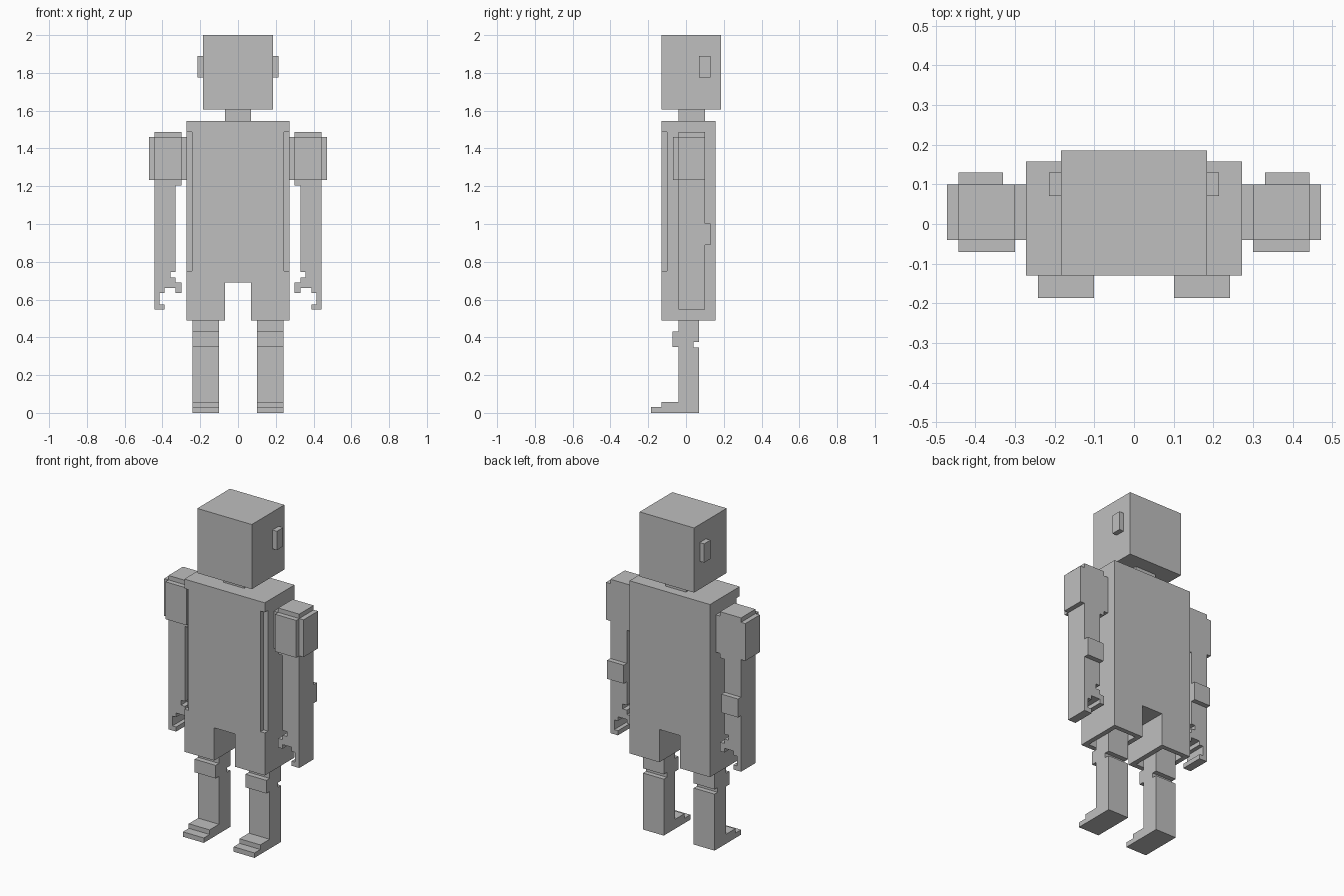
import bpy
import bmesh
from mathutils import Vector

if "Cube" in bpy.data.objects:
    bpy.data.objects.remove(bpy.data.objects["Cube"])

grey = bpy.data.materials.new("plain grey")
grey.diffuse_color = (0.52, 0.52, 0.52, 1)
grey.use_nodes = True
grey.node_tree.nodes["Principled BSDF"].inputs["Base Color"].default_value = grey.diffuse_color


def finish(name, bm, mirror):
    bmesh.ops.recalc_face_normals(bm, faces=bm.faces)
    mesh = bpy.data.meshes.new(name)
    bm.to_mesh(mesh)
    bm.free()
    mesh.materials.append(grey)
    ob = bpy.data.objects.new(name, mesh)
    bpy.context.collection.objects.link(ob)
    if mirror:
        mod = ob.modifiers.new("mirror", 'MIRROR')
        mod.use_mirror_merge = False
    return ob


def box(name, x, y, z, mirror=False):
    """Box from (min, max) ranges."""
    bm = bmesh.new()
    bmesh.ops.create_cube(bm, size=1)
    for v in bm.verts:
        v.co = Vector([(r[0] + r[1]) / 2 + c * (r[1] - r[0])
                       for c, r in zip(v.co, (x, y, z))])
    return finish(name, bm, mirror)


def extrude(name, points, axis, lo, hi, mirror=False):
    """Outline (horizontal, z) pushed along the x or y axis."""
    bm = bmesh.new()
    verts = [bm.verts.new((lo, a, z) if axis == 'x' else (a, lo, z))
             for a, z in points]
    face = bm.faces.new(verts)
    res = bmesh.ops.extrude_face_region(bm, geom=[face])
    step = Vector((hi - lo, 0, 0)) if axis == 'x' else Vector((0, hi - lo, 0))
    for v in res["geom"]:
        if isinstance(v, bmesh.types.BMVert):
            v.co += step
    return finish(name, bm, mirror)


# Head, ears and neck
box("head", (-0.184, 0.184), (-0.13, 0.185), (1.605, 2.0))
box("ear", (0.18, 0.214), (0.07, 0.13), (1.775, 1.89), True)
box("neck", (-0.07, 0.07), (-0.04, 0.10), (1.53, 1.62))

# Long coat with a gap between the legs
coat = extrude("coat", [
    (-0.272, 0.49), (-0.07, 0.49), (-0.07, 0.69), (0.07, 0.69),
    (0.07, 0.49), (0.272, 0.49), (0.272, 1.545), (-0.272, 1.545)],
    'y', -0.13, 0.157)

# Hollow trouser openings and front corner grooves
cutters = [
    box("hem_cutter", (0.10, 0.243), (-0.10, 0.128), (0.40, 0.66), True),
    box("groove_cutter", (0.243, 0.32), (-0.20, -0.10), (0.75, 1.487), True)]
for cutter in cutters:
    cutter.hide_render = True
    cutter.hide_viewport = True
    cut = coat.modifiers.new(cutter.name, 'BOOLEAN')
    cut.operation = 'DIFFERENCE'
    cut.solver = 'EXACT'
    cut.object = cutter

# Arms ending in a stepped, hooked hand
extrude("arm", [
    (0.30, 1.487), (0.30, 1.205), (0.33, 1.205), (0.33, 0.747),
    (0.358, 0.747), (0.358, 0.717), (0.33, 0.717), (0.33, 0.69),
    (0.30, 0.69), (0.30, 0.635), (0.33, 0.635), (0.33, 0.66),
    (0.39, 0.66), (0.39, 0.635), (0.415, 0.635), (0.415, 0.575),
    (0.39, 0.575), (0.39, 0.547), (0.442, 0.547), (0.442, 1.487)],
    'y', -0.04, 0.10, True)
box("elbow", (0.33, 0.442), (0.09, 0.13), (0.89, 1.003), True)

# Shoulder pads: side plate, joint and front plate
box("shoulder_plate", (0.43, 0.471), (-0.04, 0.10), (1.232, 1.46), True)
box("shoulder_joint", (0.265, 0.31), (-0.04, 0.10), (1.232, 1.46), True)
box("shoulder_front", (0.30, 0.442), (-0.07, -0.03), (1.232, 1.46), True)

# Legs with knee plate, rear knee notch and stepped foot
extrude("leg", [
    (-0.186, 0), (0.07, 0), (0.07, 0.345), (0.04, 0.345), (0.04, 0.374),
    (0.07, 0.374), (0.07, 0.67), (-0.04, 0.67), (-0.04, 0.43),
    (-0.072, 0.43), (-0.072, 0.35), (-0.04, 0.35), (-0.04, 0.058),
    (-0.13, 0.058), (-0.13, 0.03), (-0.186, 0.03)],
    'x', 0.101, 0.242, True)
